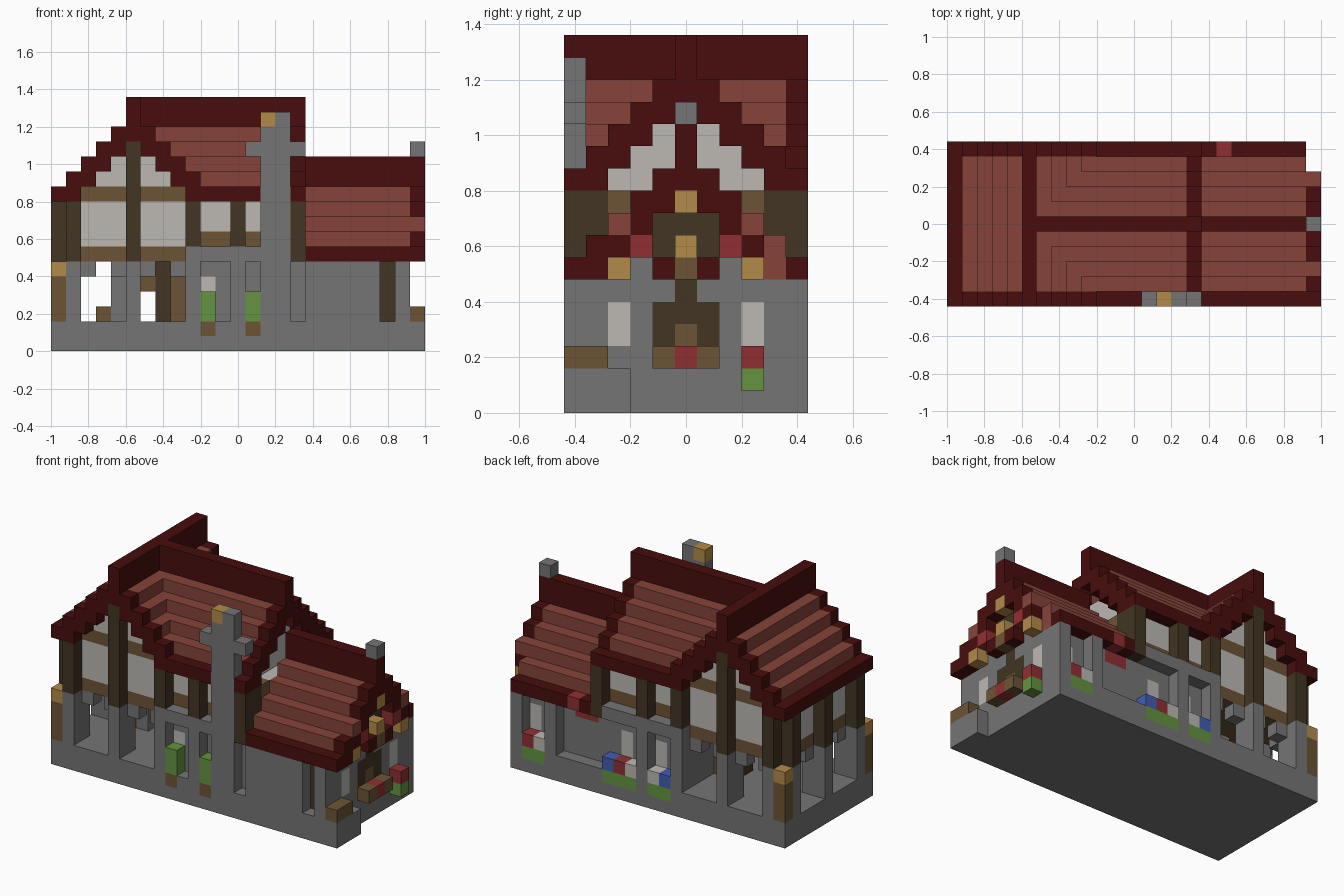
import bpy
import bmesh
from mathutils import Vector

cube = bpy.data.objects.get("Cube")
if cube:
    bpy.data.objects.remove(cube)

UNIT = 0.08
ORIGIN = Vector((-1, -0.44, 0))
COLOURS = {
    "dark_red": "480d0d", "terracotta": "86443a", "stone": "757575", "plaster": "bcb9b4",
    "dark_wood": "423523", "wood": "6c5435", "gold": "b28b48", "leaf_green": "639441",
    "flower_red": "902f32", "flower_blue": "425cb4",
}


def linear(pair):
    v = int(pair, 16) / 255
    return ((v + 0.055) / 1.055) ** 2.4


def make_material(name, code):
    mat = bpy.data.materials.new(name)
    mat.use_nodes = True
    rgba = [linear(code[n:n + 2]) for n in (0, 2, 4)] + [1]
    mat.diffuse_color = rgba
    mat.node_tree.nodes["Principled BSDF"].inputs["Base Color"].default_value = rgba
    return mat


MATERIALS = {name: make_material(name, code) for name, code in COLOURS.items()}
blocks = {}


def span(a, b):
    return range(a, b + 1)


def many(v):
    return (v,) if isinstance(v, int) else v


def put(part, colour, xs, ys, zs):
    """Fill a box of blocks; later parts replace earlier ones."""
    for x in many(xs):
        for y in many(ys):
            for z in many(zs):
                blocks[x, y, z] = (part, colour)


def clear(xs, ys, zs):
    for x in many(xs):
        for y in many(ys):
            for z in many(zs):
                blocks.pop((x, y, z), None)


DEPTH = span(0, 10)
INNER = span(1, 9)
SIDES = (0, 10)       # outermost front and back rows
WALLS = (1, 9)        # front and back wall rows
GROUND = span(2, 5)
UPPER = span(6, 9)
MID = 5

# Stone base with a step at the right end
put("base", "stone", span(0, 23), DEPTH, (0, 1))
put("base", "stone", 24, span(0, 2), (0, 1))

# Ground floor: solid house, open arcade on the left
put("ground_floor", "stone", span(9, 23), INNER, GROUND)
put("arcade_pillars", "stone", (1, MID, 9), (0, 1, 9, 10), GROUND)
put("arcade_pillars", "stone", (0, 1), (1, MID, 9), GROUND)
put("arcade_arches", "stone", (2, 4, 6, 8), WALLS, MID)
put("arcade_arches", "stone", 1, (2, 4, 6, 8), MID)
put("corner_posts", "wood", 0, SIDES, span(2, 4))
put("corner_lanterns", "gold", 0, SIDES, MID)
put("side_pillars", "stone", 12, SIDES, GROUND)

# Things under the arcade
put("inner_pillar", "stone", 4, MID, GROUND)
put("arcade_stool", "wood", 3, MID, 2)
put("arcade_shelf", "wood", 6, MID, 4)
put("inner_post", "dark_wood", 7, MID, GROUND)
put("arcade_door", "wood", 8, span(4, 6), span(2, 4))

# Upper floor of the left house
put("upper_floor", "plaster", span(1, 9), INNER, UPPER)
put("upper_floor", "plaster", span(10, 15), INNER, UPPER)
put("lower_beam", "wood", span(1, 9), INNER, 6)
for k in (10, 11, 12):
    put("cross_gable_wall", "wood" if k == 10 else "plaster",
        span(k - 8, 18 - k), WALLS, k)
put("stone_lintel", "stone", span(9, 16), (0, 1, 9, 10), 6)
put("middle_beam", "wood", span(10, 15), WALLS, 7)
put("timber_posts", "dark_wood", 1, (0, 1, 9, 10), UPPER)
put("timber_posts", "dark_wood", 0, (1, MID, 9), UPPER)
put("gable_posts", "dark_wood", MID, SIDES, span(6, 13))
put("timber_posts", "dark_wood", (9, 12), SIDES, span(7, 9))
put("timber_posts", "dark_wood", 16, (0, 1, 9, 10), UPPER)
put("end_brackets", "wood", 16, (2, 8), 9)
put("end_wall", "plaster", 16, span(3, 7), 9)
for k in (10, 11, 12):
    put("main_gable_wall", "plaster", 15, span(k - 8, 18 - k), k)

# Right wing walls
put("wing_front_wall", "stone", span(17, 23), 0, GROUND)
clear(22, 0, GROUND)
put("wing_front_post", "dark_wood", 22, 1, GROUND)
put("wing_back_pillars", "stone", (20, 23), 10, GROUND)
put("wing_gable_wall", "stone", 23, span(2, 8), 6)
put("wing_gable_timber", "dark_wood", 23, span(3, 7), 7)
put("wing_gable_timber", "dark_wood", 23, span(4, 6), (8, 9))


# Stepped roofs
def rise(eave, d):
    return eave + MID - d + (d == 0)


def roof_column(part, eave, d, x, y, rim):
    top = rise(eave, d)
    low = max(top - (3 if d == 0 else 2), eave - 1)
    put(part, "dark_red" if rim or d in (0, MID) else "terracotta", x, y, range(low, top))


for y in DEPTH:
    d = abs(y - MID)
    for x in span(0, 10):
        roof_column("cross_roof", 11, abs(x - MID), x, y, y in SIDES)
    for x in span(MID, 16):
        if x > 10 or d < abs(x - MID):
            roof_column("main_roof", 11, d, x, y, x == 16)
    for x in span(17, 24):
        if x < 24 or y < 9:
            roof_column("wing_roof", 7, d, x, y, x == 24)
put("wing_roof", "terracotta", 24, (2, 8), 8)

# Chimney with crossbar, and the wing finial
put("chimney", "stone", (14, 15), 0, span(0, 15))
put("chimney", "stone", span(13, 16), 0, 13)
put("chimney_pot", "gold", 14, 0, 15)
put("finial", "stone", 24, MID, 13)

# Right end: door, lanterns, gable ornaments, bench
put("end_door", "dark_wood", 23, span(4, 6), (3, 4))
put("end_door", "dark_wood", 23, MID, MID)
put("door_handle", "wood", 23, MID, 3)
put("door_steps", "wood", 24, (4, 6), 2)
put("door_mat", "flower_red", 24, MID, 2)
put("door_canopy", "dark_red", 24, (4, 6), 6)
put("door_canopy", "wood", 24, MID, 6)
put("gable_lanterns", "gold", 24, MID, (7, 9))
put("gable_lanterns", "gold", 24, (2, 8), 6)
put("gable_post", "dark_red", 24, MID, 10)
put("gable_flowers", "flower_red", 24, (3, 7), 7)
put("bench", "wood", 24, (0, 1), 2)
put("end_windows", "plaster", 23, (2, 8), (3, 4))
put("end_flower_box", "leaf_green", 24, 8, 1)
put("end_flowers", "flower_red", 24, 8, 2)

# Front shrubs in tubs and a window
put("shrub_tubs", "wood", (10, 13), 0, 1)
put("shrubs", "leaf_green", (10, 13), 0, (2, 3))
put("front_window", "plaster", 10, 1, (3, 4))

# Back windows with flower boxes
put("back_windows", "plaster", (11, 14, 22), 9, (3, 4))
FLOWERS = {10: "flower_blue", 11: "plaster", 13: "plaster", 14: "flower_red",
           15: "flower_blue", 21: "plaster", 22: "flower_red"}
for x, colour in FLOWERS.items():
    put("flower_boxes", "leaf_green", x, 10, 1)
    put("back_flowers", colour, x, 10, 2)
put("back_awning", "flower_red", 18, 10, 6)
put("back_awning", "flower_red", (17, 18), 9, MID)

# Turn the blocks into one clean shell per part
AXES = [Vector(v) for v in ((1, 0, 0), (0, 1, 0), (0, 0, 1))]
NAMES = list(COLOURS)
for part in sorted({p for p, _ in blocks.values()}):
    bm = bmesh.new()
    used = [c for c in NAMES if (part, c) in blocks.values()]
    for cell, (owner, colour) in blocks.items():
        if owner != part:
            continue
        centre = Vector(cell) + Vector((0.5, 0.5, 0.5))
        for n in range(3):
            for sign in (1, -1):
                normal = AXES[n] * sign
                if tuple(int(c) for c in Vector(cell) + normal) in blocks:
                    continue
                u, v = AXES[(n + 1) % 3] * sign, AXES[(n + 2) % 3]
                corners = [centre + (normal + a * u + b * v) / 2
                           for a, b in ((-1, -1), (1, -1), (1, 1), (-1, 1))]
                face = bm.faces.new([bm.verts.new(ORIGIN + c * UNIT) for c in corners])
                face.material_index = used.index(colour)
    if bm.faces:
        bmesh.ops.remove_doubles(bm, verts=bm.verts, dist=UNIT / 100)
        bmesh.ops.dissolve_limit(bm, angle_limit=0.01, verts=bm.verts, edges=bm.edges,
                                 delimit={"MATERIAL"})
        mesh = bpy.data.meshes.new(part)
        bm.to_mesh(mesh)
        for colour in used:
            mesh.materials.append(MATERIALS[colour])
        bpy.context.collection.objects.link(bpy.data.objects.new(part, mesh))
    bm.free()
